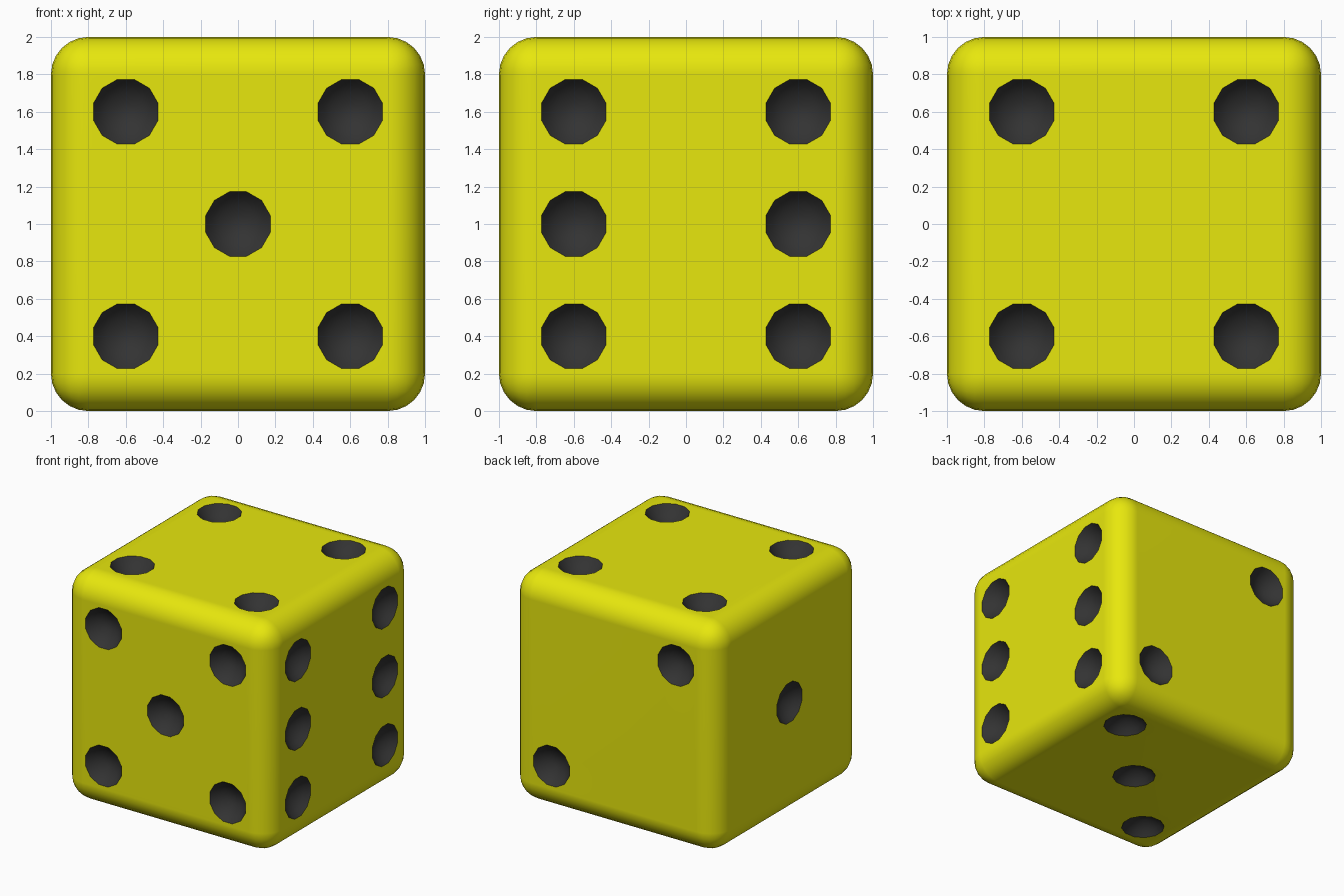
import bpy, bmesh, math
from mathutils import Vector, Matrix

if "Cube" in bpy.data.objects:
    bpy.data.objects.remove(bpy.data.objects["Cube"])

HALF, ROUND = 1.0, 0.2           # half edge length, edge rounding
P = 0.6                          # pip offset from face centre
BALL, OUT = 0.205, 0.1           # pip ball radius, its centre's distance outside the face


def material(name, rgb):
    m = bpy.data.materials.new(name)
    m.diffuse_color = (*rgb, 1)
    m.use_nodes = True
    m.node_tree.nodes["Principled BSDF"].inputs["Base Color"].default_value = m.diffuse_color
    return m


MATS = [material("yellow", (0.8, 0.8, 0.004)), material("black", (0.033, 0.033, 0.033))]


def new_object(name, bm):
    me = bpy.data.meshes.new(name)
    bm.to_mesh(me)
    bm.free()
    for m in MATS:
        me.materials.append(m)
    ob = bpy.data.objects.new(name, me)
    bpy.context.collection.objects.link(ob)
    return ob


# Body: rounded cube standing on the ground
bm = bmesh.new()
bmesh.ops.create_cube(bm, size=2 * HALF, matrix=Matrix.Translation((0, 0, HALF)))
body = new_object("die_body", bm)

# Pip layouts: face normal, then pip positions relative to the cube centre
corners = [(a, b) for a in (-P, P) for b in (-P, P)]
d = HALF + OUT
faces = [
    ((0, -1, 0), [(a, -d, b) for a, b in corners + [(0, 0)]]),          # five, front
    ((0, 1, 0), [(-P, d, P), (P, d, -P)]),                              # two, back
    ((1, 0, 0), [(d, a, b) for a in (-P, P) for b in (-P, 0, P)]),      # six, right
    ((-1, 0, 0), [(-d, 0, 0)]),                                         # one, left
    ((0, 0, 1), [(a, b, d) for a, b in corners]),                       # four, top
    ((0, 0, -1), [(a, a, -d) for a in (-P, 0, P)]),                     # three, bottom
]

# Pip cutters: balls with their pole along the face normal
bm = bmesh.new()
for normal, spots in faces:
    turn = Vector(normal).to_track_quat('Z', 'Y').to_matrix().to_4x4()
    for s in spots:
        place = Matrix.Translation(Vector(s) + Vector((0, 0, HALF)))
        bmesh.ops.create_uvsphere(bm, u_segments=12, v_segments=12, radius=BALL,
                                  matrix=place @ turn @ Matrix.Rotation(math.radians(15), 4, 'Z'))
for f in bm.faces:
    f.material_index = 1
cutter = new_object("pip_cutter", bm)
cutter.hide_render = True

# Round the edges, then carve the pips
bev = body.modifiers.new("round", 'BEVEL')
bev.width, bev.segments, bev.limit_method = ROUND, 6, 'NONE'
cut = body.modifiers.new("pips", 'BOOLEAN')
cut.operation, cut.solver, cut.object = 'DIFFERENCE', 'EXACT', cutter

bpy.ops.object.select_all(action='DESELECT')
body.select_set(True)
bpy.context.view_layer.objects.active = body
for name in ("round", "pips"):
    bpy.ops.object.modifier_apply(modifier=name)
bpy.data.objects.remove(cutter)

# Smooth shading with crisp pip rims and flat faces
bpy.ops.object.shade_smooth_by_angle(angle=math.radians(40))
wn = body.modifiers.new("flat_faces", 'WEIGHTED_NORMAL')
wn.keep_sharp = True
